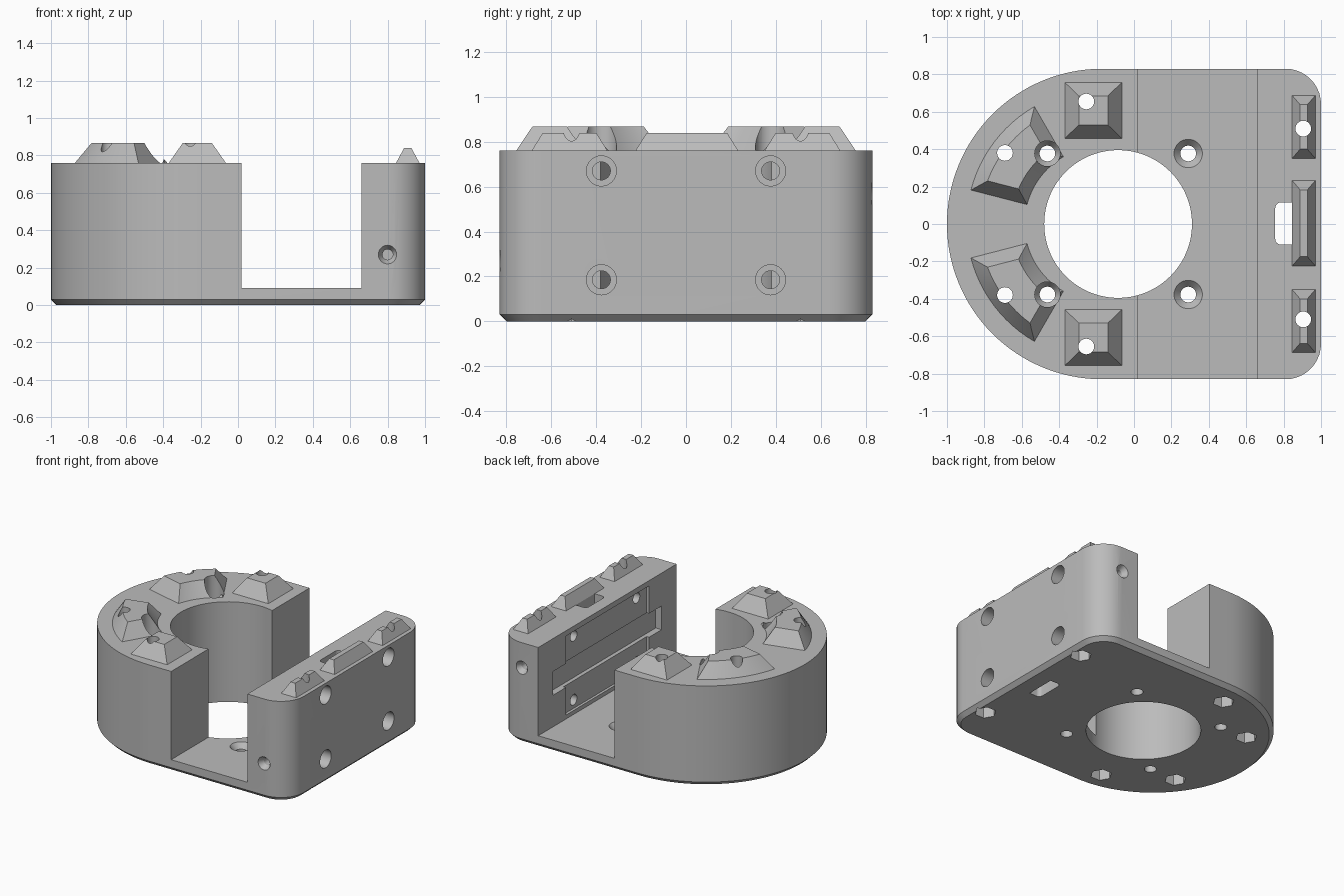
import bpy, bmesh, math
from math import sin, cos, pi, radians

if "Cube" in bpy.data.objects:
    bpy.data.objects.remove(bpy.data.objects["Cube"])

grey = bpy.data.materials.new("plain_grey")
grey.diffuse_color = (0.5, 0.5, 0.5, 1)
grey.use_nodes = True
grey.node_tree.nodes["Principled BSDF"].inputs["Base Color"].default_value = grey.diffuse_color
TOP, FLOOR = 0.76, 0.09


def loft(name, rings):
    """Closed solid through a stack of (points, z) rings."""
    bm = bmesh.new()
    loops = [[bm.verts.new((x, y, z)) for x, y in pts] for pts, z in rings]
    n = len(loops[0])
    for a, b in zip(loops, loops[1:]):
        for i in range(n):
            j = (i + 1) % n
            bm.faces.new((a[i], a[j], b[j], b[i]))
    bm.faces.new(loops[0][::-1])
    bm.faces.new(loops[-1])
    bmesh.ops.recalc_face_normals(bm, faces=bm.faces)
    me = bpy.data.meshes.new(name)
    bm.to_mesh(me)
    bm.free()
    me.materials.append(grey)
    ob = bpy.data.objects.new(name, me)
    bpy.context.collection.objects.link(ob)
    return ob


def arc(cx, cy, r, a0, a1, n):
    return [(cx + r * cos(radians(a0 + (a1 - a0) * i / n)),
             cy + r * sin(radians(a0 + (a1 - a0) * i / n))) for i in range(n + 1)]


def rect(x0, x1, y0, y1):
    return [(x0, y0), (x1, y0), (x1, y1), (x0, y1)]


def box(x0, x1, y0, y1, z0, z1):
    return loft("cutter", [(rect(x0, x1, y0, y1), z0), (rect(x0, x1, y0, y1), z1)])


def rod(x, y, steps, n=32):
    """Vertical turned cutter from (radius, z) steps."""
    return loft("cutter", [(arc(x, y, r, 0, 360 - 360 / n, n - 1), z) for r, z in steps])


def cut(cutter, *targets):
    for t in targets:
        m = t.modifiers.new("cut", 'BOOLEAN')
        m.operation, m.solver, m.object = 'DIFFERENCE', 'EXACT', cutter
        bpy.context.view_layer.objects.active = t
        bpy.ops.object.modifier_apply(modifier=m.name)
    bpy.data.objects.remove(cutter, do_unlink=True)


def outline(d):
    return (arc(0.81, -0.64, 0.19 - d, -90, 0, 10) + arc(0.81, 0.64, 0.19 - d, 0, 90, 10)
            + arc(-0.17, 0, 0.83 - d, 90, 270, 64))


# Housing: rounded block with a chamfered base
body = loft("housing", [(outline(0.03), 0), (outline(0), 0.03), (outline(0), TOP)])
cut(box(0.02, 0.66, -1, 1, FLOOR, 1), body)
cut(rod(-0.085, 0, [(0.395, -0.1), (0.395, 1)], 96), body)

# Shallow panel and bar pockets in the inner face of the wall
cut(box(0.60, 0.68, -0.5, 0.5, 0.12, 0.72), body)
cut(box(0.60, 0.71, -0.65, 0.65, 0.33, 0.51), body)

# Cable slot with rounded corners on its inner side
slot = (arc(0.785, 0.085, 0.03, 90, 180, 6) + arc(0.785, -0.08, 0.03, 180, 270, 6)
        + [(0.845, -0.11), (0.845, 0.115)])
cut(loft("cutter", [(slot, -0.1), (slot, 1)]), body)


# Raised locating bumps
def sector(d):
    ro, ri = 0.725 - d, 0.415 + d
    do, di = math.degrees(d / ro), math.degrees(d / ri)
    return (arc(-0.17, 0, ro, 120 + do, 165.5 - do, 12)
            + arc(-0.17, 0, ri, 165.5 - di, 120 + di, 12))


def bump(name, base, top, height):
    return loft(name, [(base, TOP - 0.004), (base, TOP), (top, height)])


def flip(pts, s):
    return [(x, s * y) for x, y in pts]


bumps = {}
for s, side in ((1, "back"), (-1, "front")):
    bumps[s] = [
        bump("square_bump_" + side, flip(rect(-0.37, -0.065, 0.457, 0.757), s),
             flip(rect(-0.295, -0.14, 0.53, 0.685), s), 0.867),
        bump("curved_bump_" + side, flip(sector(0), s), flip(sector(0.07), s), 0.867),
        bump("end_ridge_" + side, flip(rect(0.845, 0.97, 0.35, 0.688), s),
             flip(rect(0.888, 0.927, 0.40, 0.638), s), 0.84)]
middle = bump("middle_ridge", rect(0.845, 0.97, -0.225, 0.233),
              rect(0.888, 0.927, -0.175, 0.183), 0.84)

for s in (1, -1):
    square, curved, ridge = bumps[s]
    # Assembly bolt holes with hexagonal nut pockets underneath
    for x, y, b in ((-0.255, 0.655, square), (-0.69, 0.38, curved), (0.905, 0.51, ridge)):
        cut(rod(x, s * y, [(0.042, -0.1), (0.042, 1)], 24), body, b)
        cut(rod(x, s * y, [(0.075, -0.1), (0.075, 0.08)], 6), body)
    # Countersunk mounting holes in the floor and deep ones in the block
    cut(rod(0.29, s * 0.377, [(0.042, -0.1), (0.042, 0.05), (0.076, FLOOR), (0.076, 0.2)]), body)
    cut(rod(-0.463, s * 0.377, [(0.042, -0.1), (0.042, 0.05), (0.068, FLOOR), (0.068, 1)]),
        body, curved)
    # Counterbored holes through the wall
    for z in (0.185, 0.67):
        c = rod(0, 0, [(0.04, 0.55), (0.04, 0.8), (0.067, 0.8001), (0.067, 1.1)])
        c.rotation_euler = (0, pi / 2, 0)
        c.location = (0, s * 0.377, z)
        bpy.context.view_layer.update()
        cut(c, body)
    # Flared side holes at the ends of the wall
    c = rod(0, 0, [(0.028, 0.5), (0.028, 0.79), (0.05, 0.83), (0.05, 0.9)], 24)
    c.rotation_euler = (-s * pi / 2, 0, 0)
    c.location = (0.80, 0, 0.57 if s > 0 else 0.27)
    bpy.context.view_layer.update()
    cut(c, body)

# Smooth curved walls, keep edges sharp
bpy.ops.object.select_all(action='DESELECT')
for ob in bpy.context.collection.objects:
    ob.select_set(True)
    bpy.context.view_layer.objects.active = ob
bpy.ops.object.shade_smooth_by_angle(angle=radians(25))
